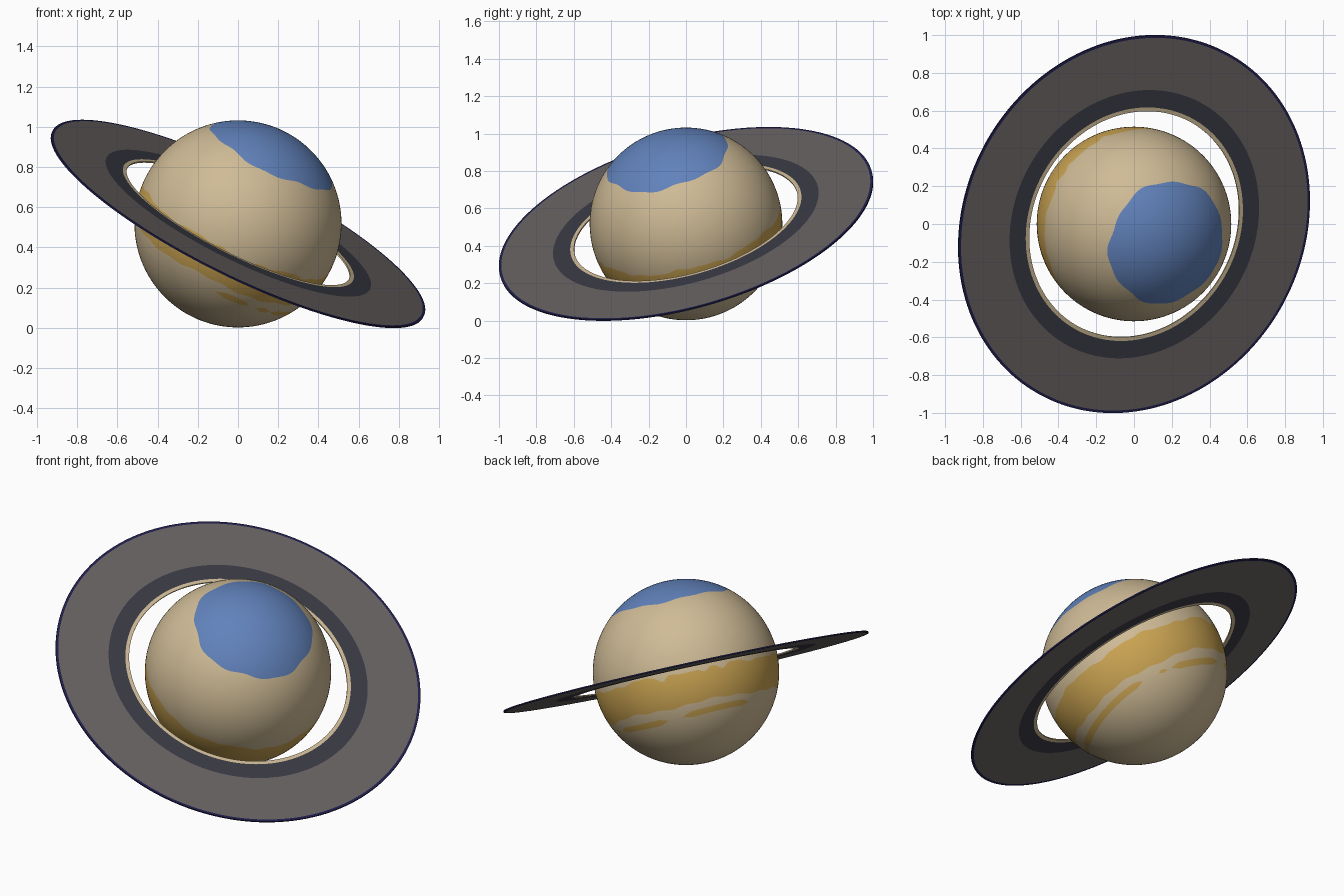
import bpy, bmesh, math
from mathutils import Vector, Matrix

if "Cube" in bpy.data.objects:
    bpy.data.objects.remove(bpy.data.objects["Cube"])

R = 0.515                      # globe radius
CENTRE = Vector((0, 0, 0.517))
SEG = 180                      # columns round the globe

# Tilted frame: local z is the spin axis, local x looks to the back left
axis = Vector((0.433, -0.247, 0.866)).normalized()
e1 = Vector((-0.61, 0.61, 0.5))
e1 = (e1 - axis * e1.dot(axis)).normalized()
e2 = axis.cross(e1)
FRAME = Matrix.Translation(CENTRE) @ Matrix((e1, e2, axis)).transposed().to_4x4()


def material(name, rgb):
    m = bpy.data.materials.new(name)
    lin = [((c / 255 + 0.055) / 1.055) ** 2.4 for c in rgb]
    m.diffuse_color = (*lin, 1)
    m.use_nodes = True
    m.node_tree.nodes["Principled BSDF"].inputs["Base Color"].default_value = m.diffuse_color
    return m


BEIGE = material("beige", (207, 187, 150))
YELLOW = material("ochre", (203, 164, 82))
BLUE = material("polar blue", (97, 130, 187))
GREY = material("ring grey", (104, 98, 98))
DARK = material("ring dark slate", (58, 58, 69))
NAVY = material("ring navy", (32, 31, 78))


def finish(bm, name, mats):
    bmesh.ops.recalc_face_normals(bm, faces=bm.faces)
    me = bpy.data.meshes.new(name)
    bm.to_mesh(me)
    bm.free()
    ob = bpy.data.objects.new(name, me)
    bpy.context.collection.objects.link(ob)
    for m in mats:
        me.materials.append(m)
    ob.matrix_world = FRAME
    bpy.context.view_layer.objects.active = ob
    ob.select_set(True)
    bpy.ops.object.shade_smooth_by_angle(angle=math.radians(35))
    ob.select_set(False)
    return ob


# ---- globe: latitude rows follow wavy colour borders ----
STREAKS = [(-75, -31), (-17, 32), (137, 160), (167, 178), (180, 260), (274, 280)]


def streak_half(deg):
    """Half width of the thin broken stripe, zero outside the streaks."""
    for a, b in STREAKS:
        for d in (deg, deg - 360):
            if a <= d <= b:
                t = min(d - a, b - d) / 5
                return 0.003 + 0.013 * min(1, t)
    return 0


def borders(deg):
    """Heights along the axis of the colour borders at one longitude."""
    a = math.radians(deg)
    wave = math.sin(7 * a) * 0.5 + math.sin(17 * a + 1) * 0.3 + math.sin(29 * a) * 0.2
    cap = 0.392 + 0.005 * math.sin(5 * a) + 0.003 * math.sin(11 * a + 2)
    top = -0.018 + 0.014 * wave
    for c in (2, 14, 335):     # small pale notches
        d = (deg - c + 180) % 360 - 180
        top -= 0.03 * math.exp(-(d / 3) ** 2)
    low = -0.198 + 0.006 * math.sin(6 * a + 1) + 0.004 * math.sin(19 * a)
    mid = -0.254 + 0.008 * math.sin(3 * a + 0.5)
    half = streak_half(deg)
    half = max(half, 0.002)
    return [cap, top, low, mid + half, mid - half]


STEPS = [14, 20, 8, 3, 2, 20]  # rows in each zone from north to south
bm = bmesh.new()
cols = []
north = bm.verts.new((0, 0, R))
south = bm.verts.new((0, 0, -R))
for i in range(SEG):
    deg = i * 360 / SEG
    a = math.radians(deg)
    lat = [math.pi / 2] + [math.asin(h / R) for h in borders(deg)] + [-math.pi / 2]
    col = [north]
    for z, n in enumerate(STEPS):
        for k in range(1, n + 1):
            p = lat[z] + (lat[z + 1] - lat[z]) * k / n
            if z == len(STEPS) - 1 and k == n:
                col.append(south)
            else:
                r = R * math.cos(p)
                col.append(bm.verts.new((r * math.cos(a), r * math.sin(a), R * math.sin(p))))
    cols.append(col)
zone_of = [z for z, n in enumerate(STEPS) for _ in range(n)]
for i in range(SEG):
    c, d = cols[i], cols[(i + 1) % SEG]
    in_streak = streak_half((i + 0.5) * 360 / SEG) > 0
    for j, z in enumerate(zone_of):
        vs = list(dict.fromkeys((c[j], c[j + 1], d[j + 1], d[j])))
        f = bm.faces.new(vs)
        f.material_index = 2 if z == 0 else 1 if z == 2 or (z == 4 and in_streak) else 0
finish(bm, "globe", [BEIGE, YELLOW, BLUE])

# ---- ring: thin disc with concentric colour bands ----
RADII = [0.617, 0.638, 0.733, 1.018, 1.032]
T = 0.004
profile = [(r, T) for r in RADII] + [(r, -T) for r in reversed(RADII)]
face_mat = [0, 1, 2, 3, 3, 3, 2, 1, 0, 0]
bm = bmesh.new()
N = 160
loops = []
for i in range(N):
    a = 2 * math.pi * i / N
    loops.append([bm.verts.new((r * math.cos(a), r * math.sin(a), z)) for r, z in profile])
for i in range(N):
    c, d = loops[i], loops[(i + 1) % N]
    for j, m in enumerate(face_mat):
        k = (j + 1) % len(profile)
        bm.faces.new((c[j], c[k], d[k], d[j])).material_index = m
finish(bm, "ring", [BEIGE, DARK, GREY, NAVY])
